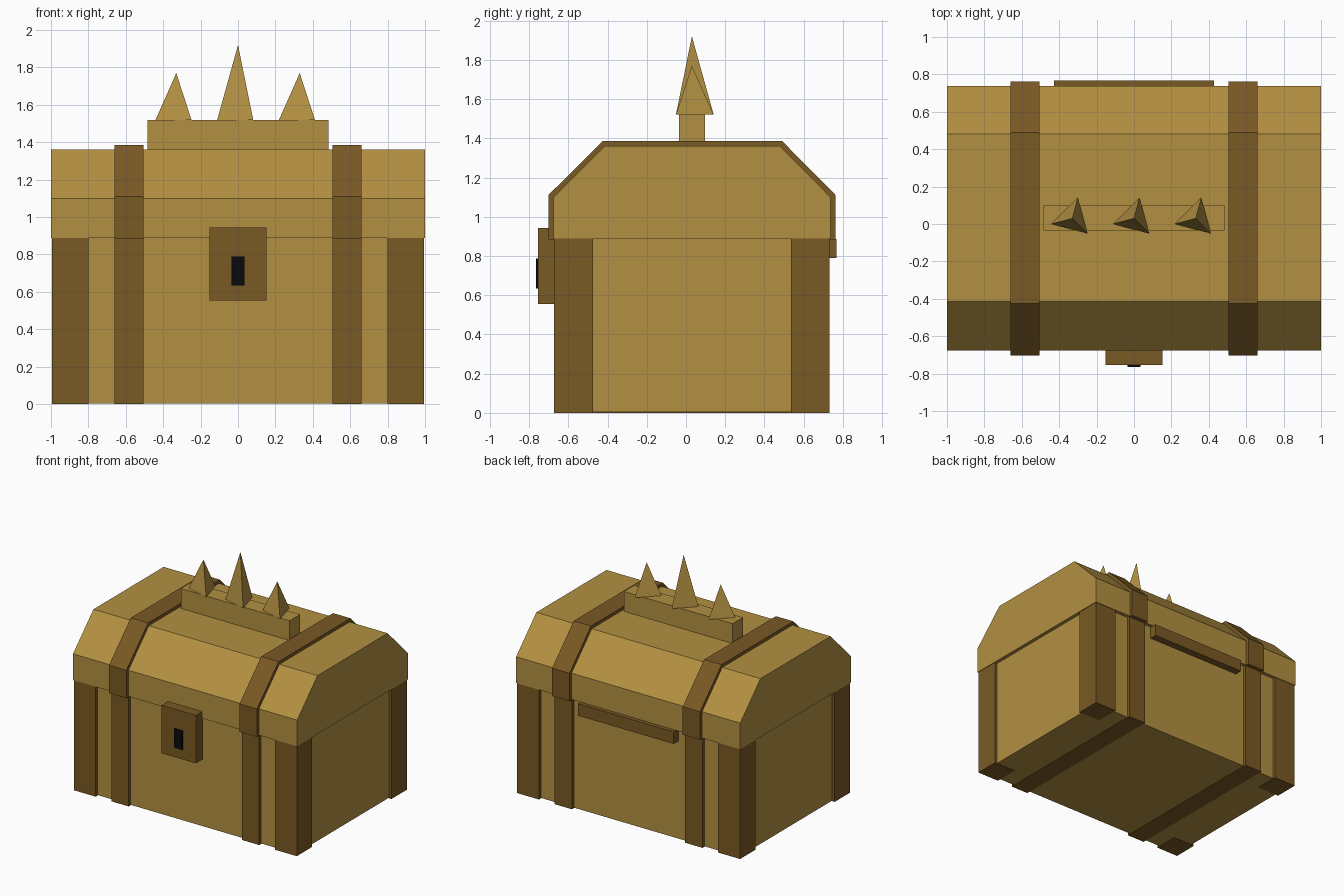
import bpy
import bmesh
from math import radians, cos, sin
from mathutils import Vector

default = bpy.data.objects.get("Cube")
if default:
    bpy.data.objects.remove(default, do_unlink=True)


def material(name, rgb):
    m = bpy.data.materials.new(name)
    m.use_nodes = True
    color = (*rgb, 1)
    m.diffuse_color = color
    m.node_tree.nodes["Principled BSDF"].inputs["Base Color"].default_value = color
    return m


GOLD = material("golden wood", (0.45, 0.28, 0.055))
BROWN = material("dark brown trim", (0.195, 0.1, 0.018))
BLACK = material("keyhole black", (0.003, 0.003, 0.004))


def finish(name, bm, mat):
    bmesh.ops.recalc_face_normals(bm, faces=bm.faces)
    mesh = bpy.data.meshes.new(name)
    bm.to_mesh(mesh)
    bm.free()
    mesh.materials.append(mat)
    obj = bpy.data.objects.new(name, mesh)
    bpy.context.collection.objects.link(obj)
    return obj


def box(name, x, y, z, mat):
    """Box from (min, max) ranges along each axis."""
    bm = bmesh.new()
    bmesh.ops.create_cube(bm, size=1)
    for v in bm.verts:
        v.co = Vector([(r[0] + r[1]) / 2 + c * (r[1] - r[0])
                       for r, c in zip((x, y, z), v.co)])
    return finish(name, bm, mat)


def extrude_x(name, profile, x, mat):
    """Extrude a (y, z) profile between two x positions."""
    bm = bmesh.new()
    face = bm.faces.new([bm.verts.new((x[0], y, z)) for y, z in profile])
    result = bmesh.ops.extrude_face_region(bm, geom=[face])
    moved = [g for g in result["geom"] if isinstance(g, bmesh.types.BMVert)]
    bmesh.ops.translate(bm, verts=moved, vec=(x[1] - x[0], 0, 0))
    return finish(name, bm, mat)


def spike(name, x, height):
    """Three-sided pyramid standing on the crest."""
    bm = bmesh.new()
    base = [bm.verts.new((x + 0.115 * cos(radians(a)),
                          0.03 + 0.115 * sin(radians(a)), 1.52))
            for a in (75, 195, 315)]
    tip = bm.verts.new((x, 0.03, 1.52 + height))
    bm.faces.new(base)
    for i in range(3):
        bm.faces.new((base[i], base[(i + 1) % 3], tip))
    return finish(name, bm, GOLD)


# Chest body and chamfered lid
box("body", (-0.972, 0.972), (-0.648, 0.708), (0.004, 0.9), GOLD)
lid = [(-0.675, 0.888), (-0.675, 1.1), (-0.415, 1.36),
       (0.48, 1.36), (0.737, 1.1), (0.737, 0.888)]
extrude_x("lid", lid, (-1, 1), GOLD)

# Corner posts and straps on each side
strap = [(-0.702, 0.884), (-0.702, 1.11), (-0.425, 1.386),
         (0.49, 1.386), (0.763, 1.11), (0.763, 0.884)]
for side, s in (("right", -1), ("left", 1)):
    post_x = sorted((s * 0.8, s * 0.995))
    strap_x = sorted((s * 0.505, s * 0.66))
    box(f"front_{side}_post", post_x, (-0.672, -0.475), (0, 0.89), BROWN)
    box(f"back_{side}_post", post_x, (0.535, 0.732), (0, 0.89), BROWN)
    box(f"{side}_body_strap", strap_x, (-0.672, 0.732), (0, 0.89), BROWN)
    extrude_x(f"{side}_lid_strap", strap, strap_x, BROWN)

# Lock, keyhole and back hinge
box("lock_plate", (-0.153, 0.153), (-0.755, -0.672), (0.555, 0.943), BROWN)
box("keyhole", (-0.036, 0.036), (-0.764, -0.755), (0.635, 0.788), BLACK)
box("hinge_bar", (-0.427, 0.427), (0.708, 0.767), (0.79, 0.887), BROWN)

# Crest with three spikes
box("crest", (-0.485, 0.485), (-0.035, 0.098), (1.358, 1.52), GOLD)
spike("right_spike", -0.33, 0.25)
spike("middle_spike", 0, 0.4)
spike("left_spike", 0.33, 0.25)
